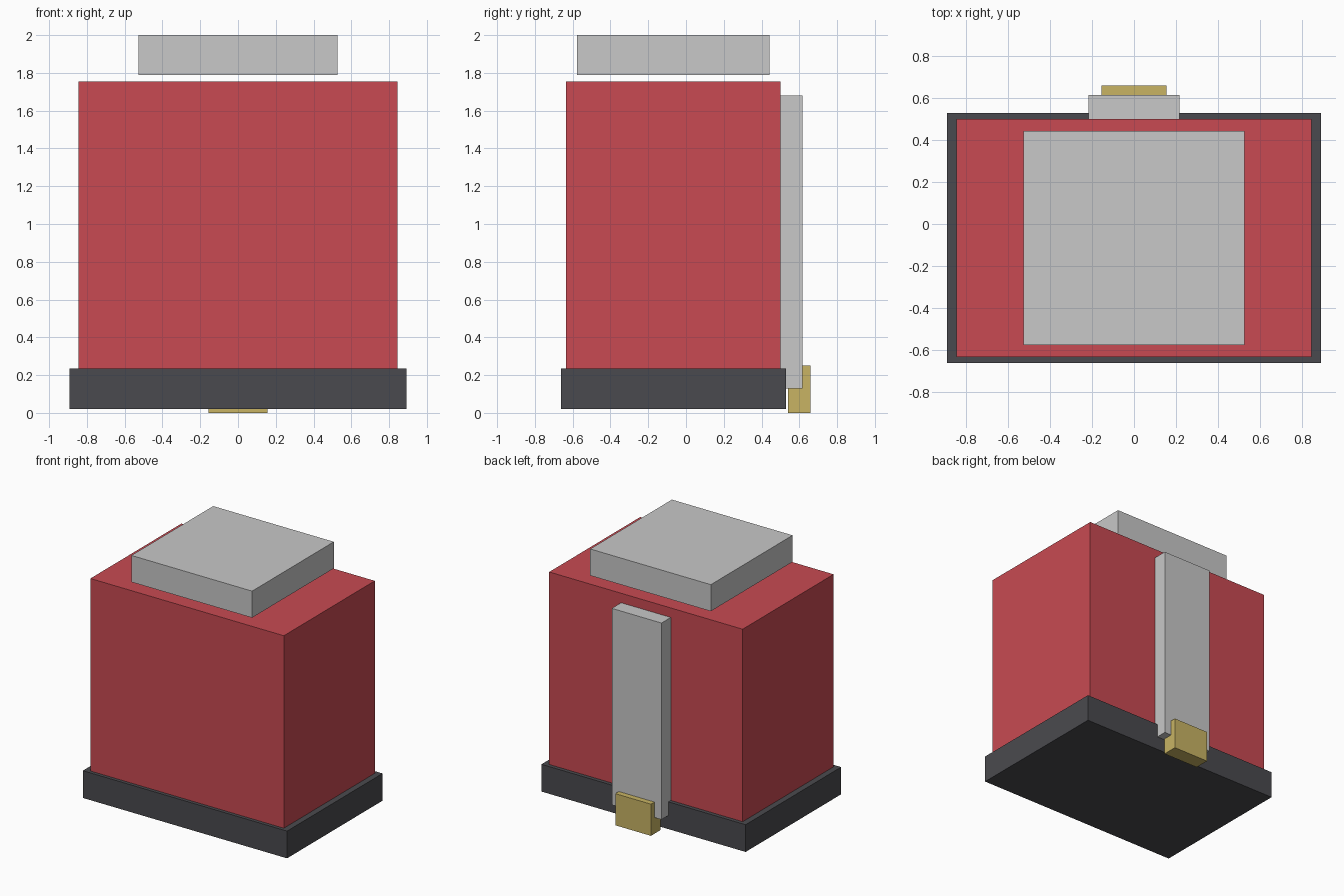
import bpy
import bmesh
from mathutils import Vector

cube = bpy.data.objects.get("Cube")
if cube:
    bpy.data.objects.remove(cube, do_unlink=True)


def srgb(*channels):
    """Convert 0-255 display values to linear RGBA."""
    return tuple((c / 255 / 12.92) if c < 11 else ((c / 255 + 0.055) / 1.055) ** 2.4
                 for c in channels) + (1.0,)


def material(name, colour):
    mat = bpy.data.materials.new(name)
    mat.use_nodes = True
    mat.diffuse_color = colour
    mat.node_tree.nodes["Principled BSDF"].inputs["Base Color"].default_value = colour
    return mat


def box(name, half_width, y_range, z_range, mat):
    """Box centred on x, spanning the given depth and height."""
    (y0, y1), (z0, z1) = y_range, z_range
    bm = bmesh.new()
    bmesh.ops.create_cube(bm, size=1)
    bmesh.ops.scale(bm, vec=Vector((2 * half_width, y1 - y0, z1 - z0)), verts=bm.verts)
    mesh = bpy.data.meshes.new(name)
    bm.to_mesh(mesh)
    bm.free()
    mesh.materials.append(mat)
    obj = bpy.data.objects.new(name, mesh)
    obj.location = (0, (y0 + y1) / 2, (z0 + z1) / 2)
    bpy.context.collection.objects.link(obj)
    return obj


red = material("red", srgb(200, 74, 82))
charcoal = material("charcoal", srgb(74, 74, 78))
grey = material("light grey", srgb(200, 200, 200))
gold = material("gold", srgb(200, 180, 100))

# Plinth and main block
box("base", 0.892, (-0.662, 0.53), (0.02, 0.235), charcoal)
box("body", 0.845, (-0.635, 0.5), (0.235, 1.755), red)

# Lid hovering just above the block
box("lid", 0.527, (-0.577, 0.443), (1.79, 2.0), grey)

# Strap down the back with its metal clasp
box("back_strap", 0.217, (0.498, 0.616), (0.128, 1.68), grey)
box("strap_clasp", 0.156, (0.54, 0.66), (0.0, 0.25), gold)
